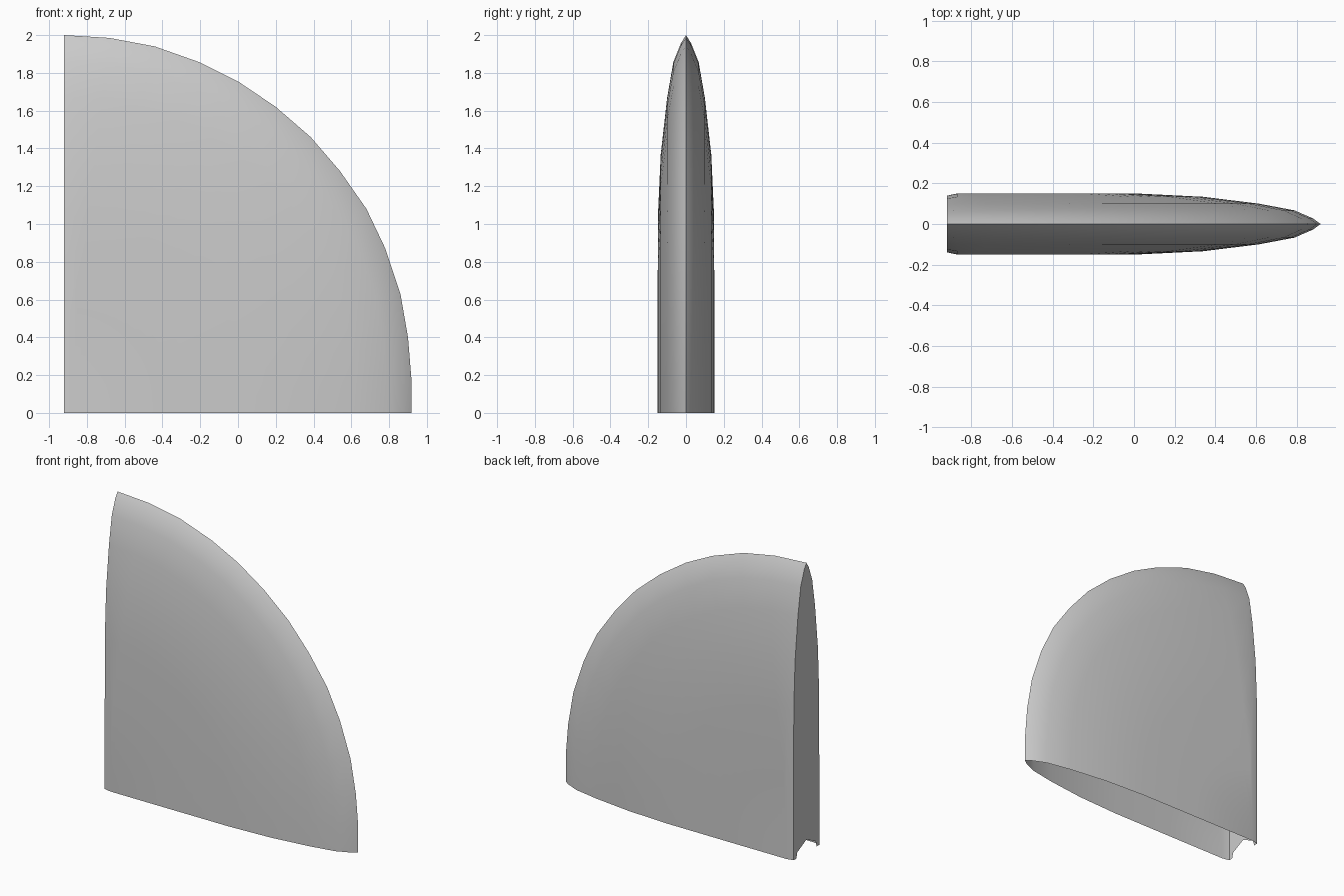
import bpy, bmesh, math

if "Cube" in bpy.data.objects:
    bpy.data.objects.remove(bpy.data.objects["Cube"])

BACK = -0.92
# Rounded quarter outline in the x-z plane
outline = [(BACK, 2), (-0.68, 1.985), (-0.44, 1.94), (-0.2, 1.855), (0, 1.755),
           (0.2, 1.62), (0.385, 1.46), (0.54, 1.28), (0.68, 1.08), (0.78, 0.87),
           (0.86, 0.63), (0.9, 0.4), (0.918, 0.18), (0.918, 0)]
# Scale towards the back lower corner, half thickness
rings = [(1, 0), (0.98, 0.027), (0.93, 0.067), (0.835, 0.1),
         (0.685, 0.134), (0.52, 0.149), (0.27, 0.15)]
PINCH = 0.93


def finish(bm, name):
    bmesh.ops.remove_doubles(bm, verts=bm.verts, dist=0.0005)
    bmesh.ops.recalc_face_normals(bm, faces=bm.faces)
    mesh = bpy.data.meshes.new(name)
    bm.to_mesh(mesh)
    bm.free()
    ob = bpy.data.objects.new(name, mesh)
    bpy.context.collection.objects.link(ob)
    return ob


# Hollow curved shell, thin at the rim and open underneath, with back wall
bm = bmesh.new()
for side in (-1, 1):
    grid = [[bm.verts.new((BACK + (x - BACK) * s, side * y, z * s)) for x, z in outline]
            for s, y in rings]
    centre = bm.verts.new((BACK, side * 0.15, 0))
    for i in range(len(outline) - 1):
        for a, b in zip(grid, grid[1:]):
            bm.faces.new((a[i], a[i + 1], b[i + 1], b[i]))
        bm.faces.new((grid[-1][i], grid[-1][i + 1], centre))

# Pinch the shell slightly along its back edge
bmesh.ops.bisect_plane(bm, geom=bm.verts[:] + bm.edges[:] + bm.faces[:],
                       plane_co=(-0.87, 0, 0), plane_no=(1, 0, 0))
for v in bm.verts:
    if v.co.x < BACK + 0.001:
        v.co.y *= PINCH

# Flat back wall with a small peaked notch at its foot
right = [(y * PINCH, 2 * s) for s, y in rings] + [(0.15 * PINCH, 0), (0.11, 0), (0.1, 0.04)]
profile = right + [(0, 0.09)] + [(-y, z) for y, z in reversed(right[1:])]
bm.faces.new([bm.verts.new((BACK, y, z)) for y, z in profile])
fin = finish(bm, "fin_shell")

bpy.ops.object.select_all(action='DESELECT')
fin.select_set(True)
bpy.context.view_layer.objects.active = fin
bpy.ops.object.shade_smooth_by_angle(angle=math.radians(30))
